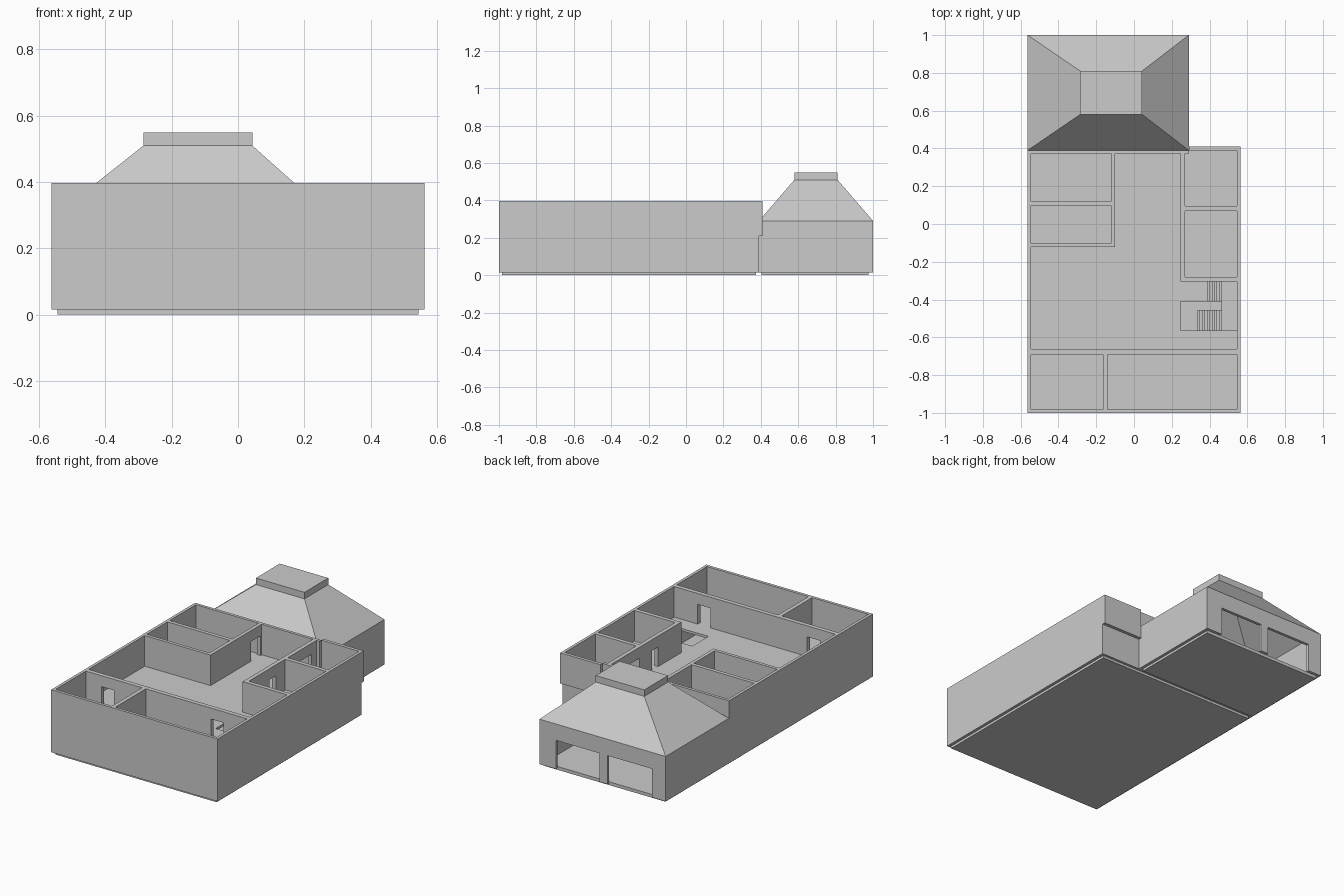
import bpy, bmesh

if "Cube" in bpy.data.objects:
    bpy.data.objects.remove(bpy.data.objects["Cube"])


def make(name, bm):
    bmesh.ops.recalc_face_normals(bm, faces=bm.faces)
    me = bpy.data.meshes.new(name)
    bm.to_mesh(me)
    bm.free()
    ob = bpy.data.objects.new(name, me)
    bpy.context.collection.objects.link(ob)
    return ob


def add_box(bm, x0, x1, y0, y1, z0, z1):
    vs = bmesh.ops.create_cube(bm, size=1)["verts"]
    for v in vs:
        v.co.x = x1 if v.co.x > 0 else x0
        v.co.y = y1 if v.co.y > 0 else y0
        v.co.z = z1 if v.co.z > 0 else z0


def boxes(name, *dims):
    bm = bmesh.new()
    for d in dims:
        add_box(bm, *d)
    return make(name, bm)


def wall(name, axis, a0, a1, b0, b1, z0, z1, doors=()):
    """Straight wall along an axis; doors are (start, end, head height)."""
    segs, pos = [], a0
    for d0, d1, head in doors:
        segs += [(pos, d0, z0), (d0, d1, head)]
        pos = d1
    segs.append((pos, a1, z0))
    dims = []
    for s, e, zb in segs:
        if e - s > 1e-4:
            dims.append((s, e, b0, b1, zb, z1) if axis == "x" else (b0, b1, s, e, zb, z1))
    return boxes(name, *dims)


W, T = 0.563, 0.018          # house half width, outer wall thickness
I = W - T                    # inner face
BASE, FLOOR, TOP, HEAD = 0.015, 0.21, 0.397, 0.33
Y0, Y1, Y2 = -1.0, 0.39, 0.41
GX = 0.29                    # right side of the garage

# foundations
boxes("house_foundation", (-I, I, -0.985, 0.375, 0, 0.02))
boxes("garage_foundation", (-I, GX - T, 0.405, 0.977, 0, 0.02))
boxes("ground_floor", (-I, I, Y0 + T, Y1 - T, 0.015, 0.022))

# house outer walls
wall("front_wall", "x", -W, W, Y0, Y0 + T, BASE, TOP)
wall("left_wall", "y", Y0 + T, Y1, -W, -I, BASE, TOP)
wall("right_wall", "y", Y0 + T, Y1, I, W, BASE, TOP)
wall("back_wall_lower", "x", -I, I, Y1 - T, Y1, BASE, FLOOR)
wall("back_wall_upper", "x", -I, GX, Y1 - T, Y1, FLOOR, TOP)
boxes("back_overhang", (GX, W, Y1, Y2, FLOOR, TOP))

# upper floor around the stairwell
FB = FLOOR - 0.015
boxes("upper_floor",
      (-I, 0.245, Y0 + T, Y1 - T, FB, FLOOR),
      (0.245, I, Y0 + T, -0.565, FB, FLOOR),
      (0.245, 0.39, -0.41, -0.305, FB, FLOOR),
      (0.245, I, -0.305, Y1 - T, FB, FLOOR),
      (GX, I, Y1 - T, Y1, FB, FLOOR))

# upper partitions
wall("front_rooms_wall", "x", -I, I, -0.69, -0.663, FLOOR, TOP,
     [(-0.44, -0.355, HEAD), (0.3, 0.385, HEAD)])
wall("front_rooms_divider", "y", Y0 + T, -0.69, -0.165, -0.14, FLOOR, TOP)
wall("left_rooms_front_wall", "x", -I, -0.122, -0.122, -0.102, FLOOR, TOP)
wall("left_rooms_divider", "x", -I, -0.122, 0.097, 0.12, FLOOR, TOP)
wall("left_rooms_side_wall", "y", -0.122, Y1 - T, -0.122, -0.1, FLOOR, TOP,
     [(0.27, 0.36, HEAD)])
wall("right_rooms_side_wall", "y", -0.305, Y1, 0.245, 0.27, FLOOR, TOP,
     [(-0.08, -0.02, HEAD), (0.097, 0.325, HEAD)])
wall("right_rooms_front_wall", "x", 0.27, I, -0.305, -0.28, FLOOR, TOP)
wall("right_rooms_divider", "x", 0.27, I, 0.07, 0.095, FLOOR, TOP)

# U-shaped stair: long flight, landing, short flight
mid, n1, n2 = 0.135, 10, 6
d1, d2 = 0.128 / n1, 0.075 / n2
steps = []
for i in range(n1):
    x = 0.335 + i * d1
    h = 0.02 + (mid - 0.02) * (i + 1) / (n1 + 1)
    steps.append((x, x + d1, -0.565, -0.455, max(0.02, h - 0.03), h))
for i in range(n2):
    x = 0.465 - i * d2
    h = mid + (FLOOR - mid) * (i + 1) / (n2 + 1)
    steps.append((x - d2, x, -0.41, -0.305, h - 0.03, h))
boxes("stair_flights", *steps)
boxes("stair_landing", (0.464, I, -0.565, -0.305, mid - 0.02, mid))

# garage walls with two vehicle openings
EAVE = 0.29
wall("garage_left_wall", "y", Y1, 1.0, -W, -I, BASE, EAVE)
wall("garage_right_wall", "y", Y1, 1.0, GX - T, GX, BASE, EAVE)
wall("garage_front_wall", "x", -I, GX - T, Y1, Y2, BASE, EAVE)
wall("garage_back_wall", "x", -I, GX - T, 1.0 - T, 1.0, BASE, EAVE,
     [(-0.47, -0.168, 0.19), (-0.114, 0.18, 0.19)])

# hollow hip roof and its cap
bm = bmesh.new()


def ring(x0, x1, y0, y1, z):
    return [bm.verts.new(p) for p in ((x0, y0, z), (x1, y0, z), (x1, y1, z), (x0, y1, z))]


outer = ring(-W, GX, Y1, 1.0, EAVE), ring(-0.285, 0.043, 0.58, 0.81, 0.51)
inner = ring(-I, GX - T, Y1 + T, 1.0 - T, EAVE), ring(-0.272, 0.03, 0.59, 0.8, 0.505)
for i in range(4):
    j = (i + 1) % 4
    for a, b in (outer, inner[::-1], (inner[0], outer[0]), (outer[1], inner[1])):
        bm.faces.new((a[i], a[j], b[j], b[i]))
make("garage_hip_roof", bm)
boxes("roof_cap", (-0.285, 0.043, 0.58, 0.81, 0.51, 0.55))
